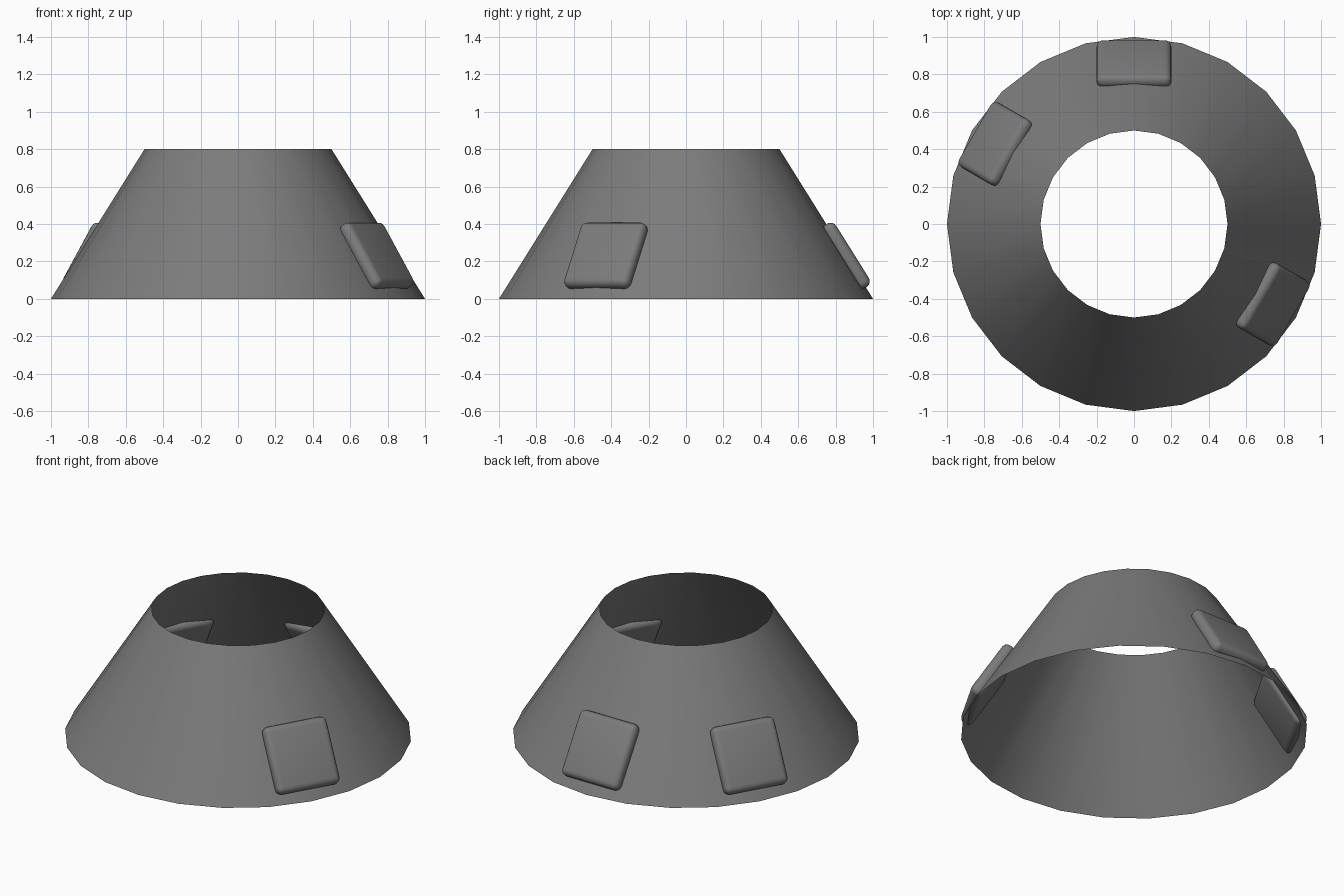
import bpy, bmesh, math
from mathutils import Matrix, Vector

if "Cube" in bpy.data.objects:
    bpy.data.objects.remove(bpy.data.objects["Cube"])

grey = bpy.data.materials.new("dark_grey")
grey.diffuse_color = (0.2, 0.2, 0.2, 1)
grey.use_nodes = True
grey.node_tree.nodes["Principled BSDF"].inputs["Base Color"].default_value = grey.diffuse_color

R0, R1, H, SIDES = 1.0, 0.5, 0.8, 24


def make_object(name, bm):
    mesh = bpy.data.meshes.new(name)
    bm.to_mesh(mesh)
    bm.free()
    mesh.materials.append(grey)
    obj = bpy.data.objects.new(name, mesh)
    bpy.context.collection.objects.link(obj)
    for p in mesh.polygons:
        p.use_smooth = True
    return obj


# open tapered shell
bm = bmesh.new()
bmesh.ops.create_cone(bm, cap_ends=False, segments=SIDES, radius1=R0, radius2=R1,
                      depth=H, matrix=Matrix.Translation((0, 0, H / 2)))
make_object("cone_shell", bm)

# rounded pads lying on the slope
slope = math.atan2(R0 - R1, H)
pad_z = 0.23
pad_r = R0 - (R0 - R1) * pad_z / H
for i, deg in enumerate((90, 150, -30)):
    bm = bmesh.new()
    bmesh.ops.create_cube(bm, size=1, matrix=Matrix.Diagonal((0.08, 0.4, 0.4, 1)))
    bmesh.ops.bevel(bm, geom=bm.edges[:], offset=0.036, segments=4, profile=0.5,
                    affect='EDGES')
    bm.transform(Matrix.Rotation(math.radians(deg), 4, 'Z')
                 @ Matrix.Translation((pad_r, 0, pad_z))
                 @ Matrix.Rotation(-slope, 4, 'Y'))
    make_object(f"pad_{i + 1}", bm)
